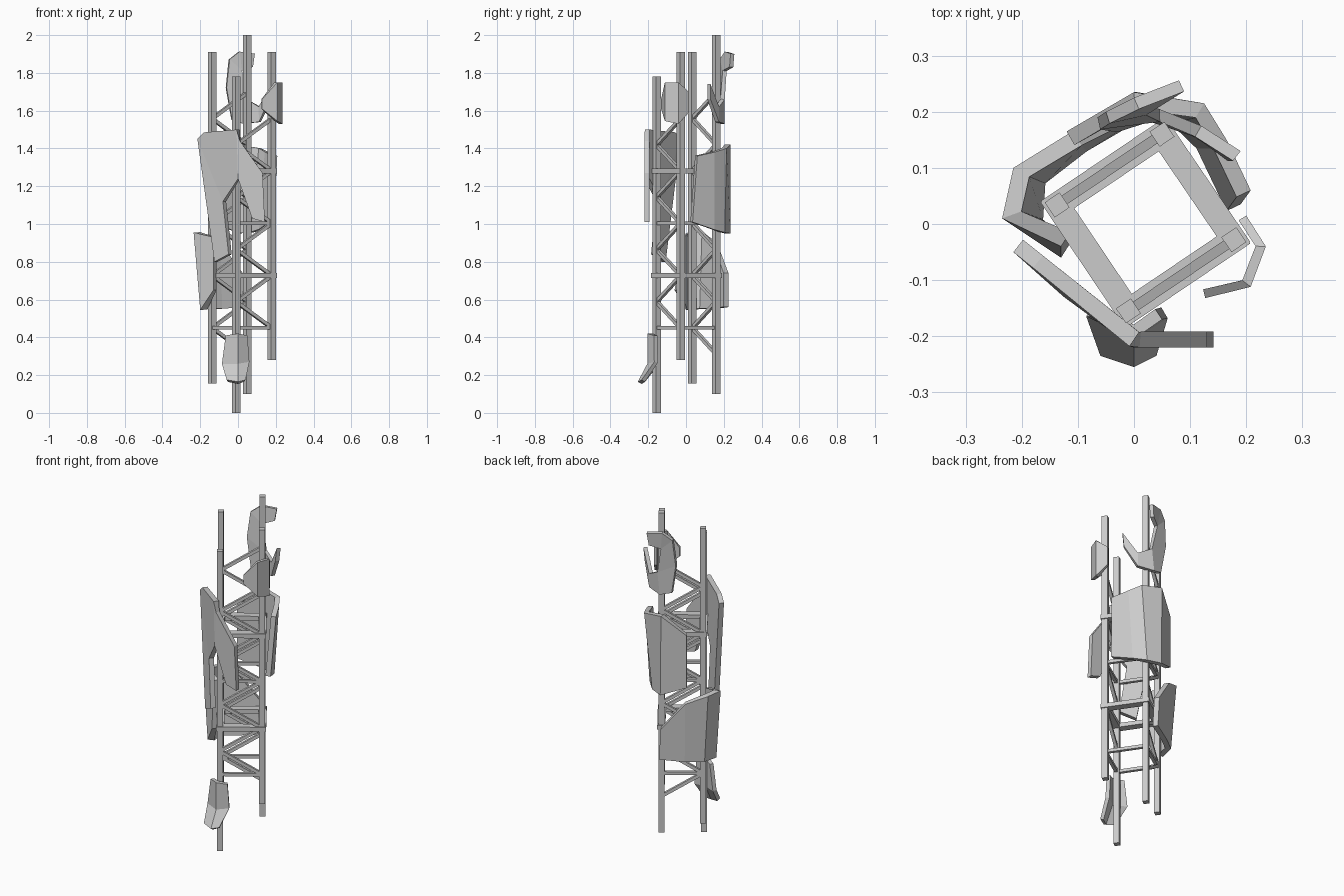
import bpy, bmesh, math
from mathutils import Vector, Matrix

if "Cube" in bpy.data.objects:
    bpy.data.objects.remove(bpy.data.objects["Cube"])


def add_object(name, bm):
    me = bpy.data.meshes.new(name)
    bm.to_mesh(me)
    bm.free()
    ob = bpy.data.objects.new(name, me)
    bpy.context.collection.objects.link(ob)
    return ob


def beam(name, a, b, width, height, extend=0.0):
    """Box bar running from a to b."""
    a, b = Vector(a), Vector(b)
    d = (b - a).normalized()
    side = d.cross(Vector((0, 0, 1)))
    side = side.normalized() if side.length > 1e-4 else Vector(
        (math.cos(YAW), math.sin(YAW), 0))
    up = side.cross(d)
    length = (b - a).length + 2 * extend
    rot = Matrix((d, side, up)).transposed().to_4x4()
    m = Matrix.Translation((a + b) / 2) @ rot @ Matrix.Diagonal((length, width, height, 1))
    bm = bmesh.new()
    bmesh.ops.create_cube(bm, size=1, matrix=m)
    return add_object(name, bm)


def plate(name, pts, faces, thickness):
    """Folded sheet; the points lie on the outer skin, thickness goes inward."""
    bm = bmesh.new()
    vs = [bm.verts.new(p) for p in pts]
    for f in faces:
        bm.faces.new([vs[i] for i in f])
    bmesh.ops.recalc_face_normals(bm, faces=bm.faces[:])
    bm.normal_update()
    out = 0.0
    for f in bm.faces:
        c = f.calc_center_median()
        out += f.calc_area() * f.normal.dot(Vector((c.x, c.y, 0)).normalized())
    if out < 0:
        bmesh.ops.reverse_faces(bm, faces=bm.faces[:])
    ob = add_object(name, bm)
    mod = ob.modifiers.new("thickness", 'SOLIDIFY')
    mod.thickness = thickness
    mod.offset = -1
    mod.use_even_offset = True
    return ob


def strip(name, low, high, thickness):
    """Sheet made of vertical columns: low and high edge points."""
    n = len(low)
    faces = [(i, i + 1, n + i + 1, n + i) for i in range(n - 1)]
    return plate(name, low + high, faces, thickness)


# corner posts
YAW = math.radians(34)
POSTS = {
    "left": (-0.137, 0.034, 0.155, 1.91),
    "back": (0.05, 0.16, 0.10, 2.0),
    "right": (0.178, -0.028, 0.28, 1.91),
    "front": (-0.01, -0.155, 0.0, 1.78),
}
for n, (x, y, z0, z1) in POSTS.items():
    beam("post_" + n, (x, y, z0), (x, y, z1), 0.032, 0.032)


def at(n, z):
    return (POSTS[n][0], POSTS[n][1], z)


# horizontal rungs (thin) and wide collar rings
PITCH = 0.277
ring = ["left", "back", "right", "front"]
for i, a in enumerate(ring):
    b = ring[(i + 1) % 4]
    for k in range(4):
        z = 0.45 + k * PITCH
        if k % 2:
            beam("collar_bar", at(a, z), at(b, z), 0.044, 0.025, 0.02)
        else:
            beam("rung", at(a, z), at(b, z), 0.018, 0.018)

# zigzag braces on two opposite sides
for a, b, first, last in (("left", "back", -1, 9), ("right", "front", 0, 8)):
    for k in range(first, last):
        z = 0.45 + k * PITCH / 2
        p, q = (a, b) if k % 2 == 0 else (b, a)
        beam("brace", at(p, z), at(q, z + PITCH / 2), 0.018, 0.018)

# large forked front plate
plate("front_plate", [
    (-0.215, -0.05, 1.45), (-0.18, -0.078, 1.485), (-0.008, -0.218, 1.50),
    (0.0, -0.22, 1.24), (-0.08, -0.158, 1.12), (-0.05, -0.185, 0.84),
    (-0.125, -0.13, 0.80), (0.01, -0.22, 1.44), (0.13, -0.22, 1.27),
    (0.142, -0.22, 1.01), (0.075, -0.22, 1.03)],
    [(0, 1, 2, 3, 4), (0, 4, 5, 6), (2, 7, 3), (7, 8, 3), (8, 9, 10, 3)], 0.028)

# lower left plate wrapping the left post
strip("lower_left_plate",
      [(-0.13, -0.06, 0.65), (-0.20, 0.0, 0.545), (-0.185, 0.09, 0.55),
       (-0.10, 0.155, 0.55), (0.02, 0.225, 0.56)],
      [(-0.13, -0.04, 0.93), (-0.235, 0.01, 0.955), (-0.215, 0.10, 0.95),
       (-0.11, 0.165, 0.90), (0.01, 0.225, 0.74)], 0.03)

# middle back plate wrapping the back post
ob = strip("middle_back_plate",
           [(-0.12, 0.165, 1.0), (0.005, 0.235, 0.95), (0.08, 0.205, 0.955),
            (0.135, 0.15, 0.97), (0.19, 0.035, 1.01)],
           [(-0.12, 0.165, 1.31), (0.0, 0.235, 1.42), (0.125, 0.215, 1.40),
            (0.165, 0.15, 1.38), (0.208, 0.06, 1.36)], 0.028)

# upper back hooked plate
plate("upper_back_plate", [
    (-0.065, 0.19, 1.72), (-0.05, 0.20, 1.87), (0.0, 0.225, 1.91),
    (0.08, 0.256, 1.90), (0.07, 0.25, 1.83), (0.015, 0.215, 1.81),
    (0.045, 0.205, 1.66), (0.03, 0.205, 1.53), (-0.035, 0.185, 1.55),
    (0.12, 0.175, 1.62), (0.19, 0.13, 1.74), (0.18, 0.13, 1.66),
    (0.12, 0.175, 1.54)],
    [(1, 2, 5), (2, 3, 4, 5), (0, 1, 5, 6), (0, 6, 7, 8),
     (6, 9, 12, 7), (9, 10, 11, 12)], 0.022)

# upper right small plate
strip("upper_right_plate",
      [(0.127, -0.132, 1.61), (0.208, -0.112, 1.545), (0.235, -0.04, 1.53),
       (0.20, 0.015, 1.59)],
      [(0.127, -0.132, 1.66), (0.208, -0.112, 1.75), (0.235, -0.04, 1.75),
       (0.20, 0.015, 1.70)], 0.016)

# bottom front shin-like plate, creased both ways
rows = [
    [(-0.06, -0.235, 0.175), (0.0, -0.255, 0.165), (0.04, -0.235, 0.175)],
    [(-0.085, -0.165, 0.26), (0.0, -0.205, 0.26), (0.06, -0.168, 0.27)],
    [(-0.065, -0.165, 0.41), (0.0, -0.205, 0.42), (0.05, -0.17, 0.41)]]
plate("bottom_front_plate", sum(rows, []),
      [(r * 3 + c, r * 3 + c + 1, r * 3 + c + 4, r * 3 + c + 3)
       for r in range(2) for c in range(2)], 0.022)
